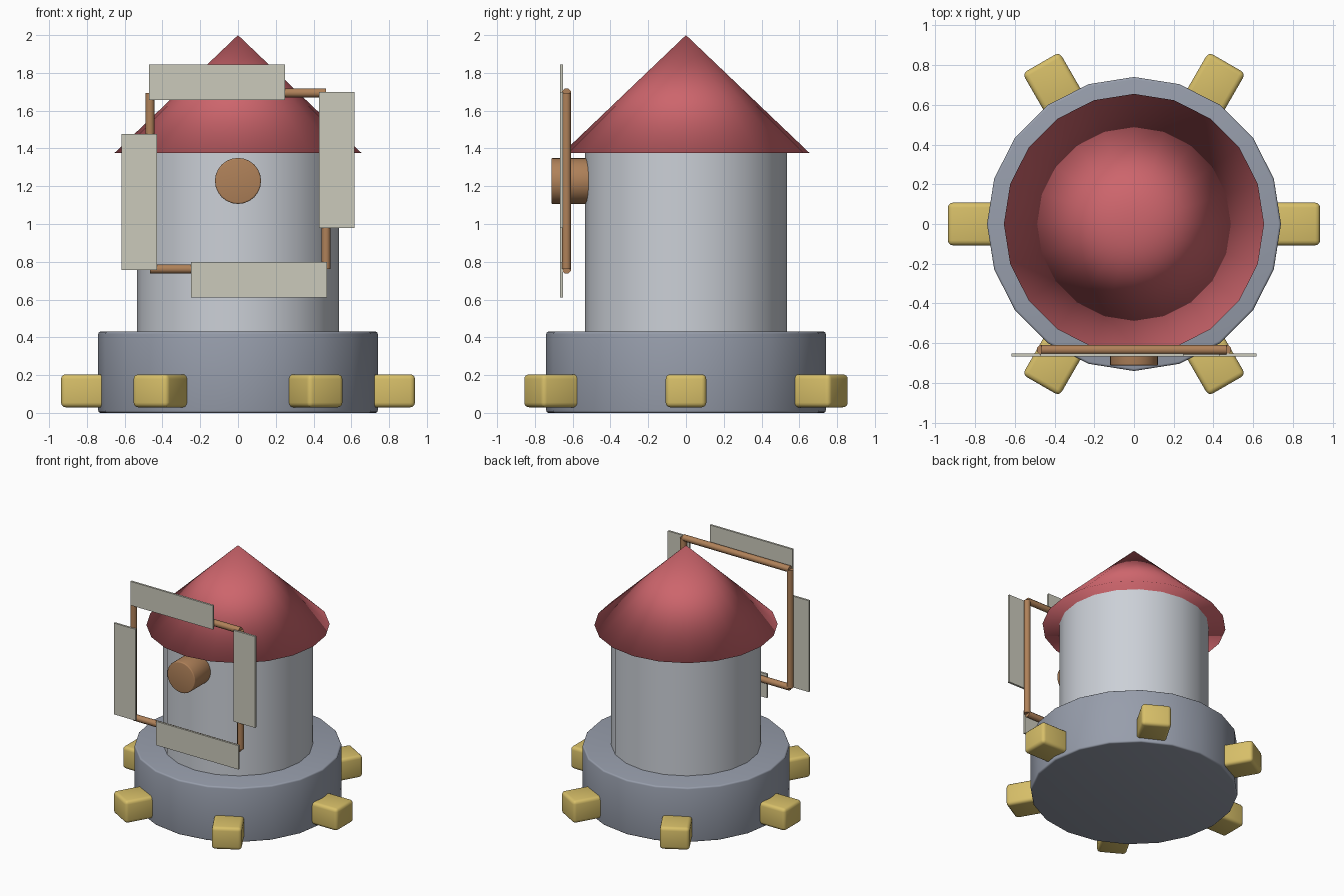
import bpy, bmesh, math
from mathutils import Matrix, Vector

cube = bpy.data.objects.get("Cube")
if cube:
    bpy.data.objects.remove(cube, do_unlink=True)


def material(name, rgb):
    m = bpy.data.materials.new(name)
    m.use_nodes = True
    color = (*rgb, 1.0)
    m.diffuse_color = color
    m.node_tree.nodes["Principled BSDF"].inputs["Base Color"].default_value = color
    return m


RED = material("roof_red", (0.61, 0.13, 0.15))
PALE = material("tower_pale_grey", (0.60, 0.63, 0.68))
SLATE = material("base_slate", (0.31, 0.34, 0.41))
GOLD = material("block_gold", (0.68, 0.52, 0.14))
WOOD = material("wood_brown", (0.43, 0.22, 0.10))
CLOTH = material("sail_cream", (0.60, 0.59, 0.50))


def finish(name, bm, mat, matrix, bevel=0.0, angle=35):
    """Bevel sharp edges, place the mesh and shade it."""
    if bevel:
        sharp = [e for e in bm.edges if e.calc_face_angle(0) > math.radians(40)]
        bmesh.ops.bevel(bm, geom=sharp, offset=bevel, segments=3,
                        profile=0.5, affect='EDGES')
    bm.transform(matrix)
    mesh = bpy.data.meshes.new(name)
    bm.to_mesh(mesh)
    bm.free()
    mesh.materials.append(mat)
    ob = bpy.data.objects.new(name, mesh)
    bpy.context.collection.objects.link(ob)
    bpy.ops.object.select_all(action='DESELECT')
    ob.select_set(True)
    bpy.context.view_layer.objects.active = ob
    if angle:
        bpy.ops.object.shade_smooth_by_angle(angle=math.radians(angle))
    else:
        bpy.ops.object.shade_smooth()
    return ob


def cone(name, r1, r2, depth, mat, matrix, sides=20, **kw):
    bm = bmesh.new()
    bmesh.ops.create_cone(bm, cap_ends=True, segments=sides,
                          radius1=r1, radius2=r2, depth=depth)
    return finish(name, bm, mat, matrix, **kw)


def box(name, size, mat, matrix, **kw):
    bm = bmesh.new()
    bmesh.ops.create_cube(bm, size=1)
    bmesh.ops.scale(bm, vec=Vector(size), verts=bm.verts)
    return finish(name, bm, mat, matrix, **kw)


def at(x, y, z):
    return Matrix.Translation((x, y, z))


# Body: base drum, tower and pointed roof (fully smooth, rim included)
cone("base", 0.74, 0.74, 0.43, SLATE, at(0, 0, 0.215), bevel=0.012)
cone("tower", 0.535, 0.535, 0.97, PALE, at(0, 0, 0.90))
cone("roof", 0.655, 0, 0.625, RED, at(0, 0, 1.6875), angle=0)

# Ring of rounded blocks around the base
for i in range(6):
    turn = Matrix.Rotation(math.radians(60 * i), 4, 'Z')
    box(f"base_block_{i + 1}", (0.26, 0.215, 0.175), GOLD,
        turn @ at(0.807, 0, 0.117), bevel=0.025)

# Hub on the front of the tower
HUB_Z = 1.228
cone("hub", 0.122, 0.122, 0.21, WOOD,
     at(0, -0.607, HUB_Z) @ Matrix.Rotation(math.pi / 2, 4, 'X'),
     sides=24, bevel=0.008)

# Four spars in a square, each carrying one offset sail
for i in range(4):
    turn = at(0, 0, HUB_Z) @ Matrix.Rotation(math.pi / 2 * i, 4, 'Y')
    cone(f"spar_{i + 1}", 0.025, 0.025, 0.93, WOOD,
         turn @ at(0, -0.633, 0.466) @ Matrix.Rotation(math.pi / 2, 4, 'Y')
         @ Matrix.Rotation(math.pi / 8, 4, 'Z'), sides=8, angle=50)
    box(f"sail_{i + 1}", (0.72, 0.016, 0.188), CLOTH,
        turn @ at(-0.111, -0.66, 0.522))
